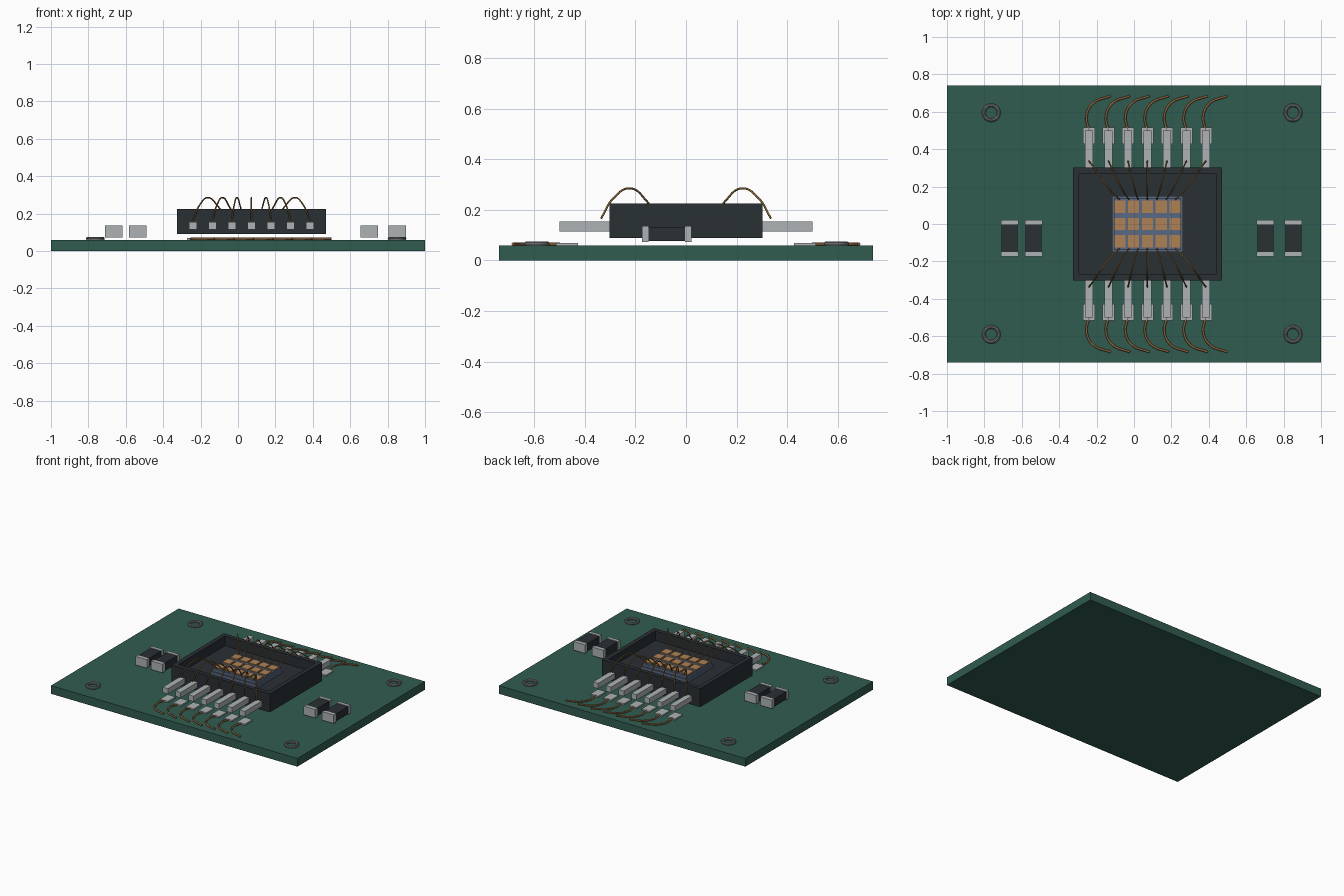
import bpy, bmesh
from mathutils import Vector

if "Cube" in bpy.data.objects:
    bpy.data.objects.remove(bpy.data.objects["Cube"])


def mat(name, r, g, b):
    m = bpy.data.materials.new(name)
    m.diffuse_color = (r, g, b, 1)
    m.use_nodes = True
    m.node_tree.nodes["Principled BSDF"].inputs["Base Color"].default_value = m.diffuse_color
    return m


GREEN = mat("board_green", 0.03, 0.107, 0.08)
BLACK = mat("package_black", 0.023, 0.029, 0.034)
SILVER = mat("silver", 0.42, 0.45, 0.46)
STEEL = mat("ring_grey", 0.2, 0.22, 0.22)
BLUE = mat("die_blue", 0.1, 0.14, 0.22)
COPPER = mat("copper", 0.42, 0.22, 0.09)
TRACE = mat("trace_copper", 0.28, 0.13, 0.05)
WIRE = mat("wire_gold", 0.25, 0.14, 0.04)


def box(name, x, y, z, material):
    """Box from (min, max) ranges on each axis."""
    bpy.ops.mesh.primitive_cube_add(size=1)
    o = bpy.context.object
    o.name = name
    for v in o.data.vertices:
        v.co = Vector([lo + (hi - lo) * (c + 0.5)
                       for c, (lo, hi) in zip(v.co, (x, y, z))])
    o.data.materials.append(material)
    return o


def tube(name, points, radius, material):
    """Round tube along a smooth Bezier path."""
    cu = bpy.data.curves.new(name, 'CURVE')
    cu.dimensions = '3D'
    cu.bevel_depth = radius
    cu.bevel_resolution = 2
    cu.resolution_u = 8
    cu.use_fill_caps = True
    sp = cu.splines.new('BEZIER')
    sp.bezier_points.add(len(points) - 1)
    for bp, p in zip(sp.bezier_points, points):
        bp.co = p
        bp.handle_left_type = bp.handle_right_type = 'AUTO'
    cu.materials.append(material)
    o = bpy.data.objects.new(name, cu)
    bpy.context.collection.objects.link(o)
    return o


CX = 0.072  # package centre

# Circuit board
box("circuit_board", (-1, 1), (-0.74, 0.74), (0, 0.06), GREEN)

# Package body with open cavity
body = box("package_body", (CX - 0.399, CX + 0.399), (-0.303, 0.303), (0.09, 0.225), BLACK)
bm = bmesh.new()
bm.from_mesh(body.data)
bm.normal_update()
top = max(bm.faces, key=lambda f: f.calc_center_median().z)
bmesh.ops.inset_region(bm, faces=[top], thickness=0.045)
ret = bmesh.ops.extrude_face_region(bm, geom=[top])
bmesh.ops.translate(bm, vec=(0, 0, -0.07),
                    verts=[g for g in ret["geom"] if isinstance(g, bmesh.types.BMVert)])
if top.is_valid:
    bmesh.ops.delete(bm, geom=[top], context='FACES_ONLY')
bmesh.ops.recalc_face_normals(bm, faces=bm.faces)
bm.to_mesh(body.data)
bm.free()

# Chip die with its mounting plate and cell grid
box("die_plate", (CX - 0.19, CX + 0.19), (-0.15, 0.15), (0.153, 0.175), BLUE)
box("chip_die", (CX - 0.18, CX + 0.18), (-0.14, 0.14), (0.175, 0.195), BLUE)
for i in range(5):
    for j in range(3):
        x, y = CX + (i - 2) * 0.074, (j - 1) * 0.092
        box("die_cell", (x - 0.03, x + 0.03), (y - 0.033, y + 0.033), (0.195, 0.203), COPPER)

# Leads, solder pads, board traces and bond wires on both sides
for s in (-1, 1):
    for i in range(7):
        k = i - 3
        x = CX + k * 0.104

        def span(a, b):
            return tuple(sorted((s * a, s * b)))

        box("lead", (x - 0.021, x + 0.021), span(0.28, 0.5), (0.115, 0.155), SILVER)
        box("solder_pad", (x - 0.032, x + 0.032), span(0.427, 0.515), (0.06, 0.07), SILVER)
        tube("board_trace", [(x + dx, s * y, 0.065) for dx, y in
                             ((0, 0.5), (-0.014, 0.575), (0.02, 0.645), (0.115, 0.685))],
             0.006, TRACE)
        xd = CX + k * 0.05  # landing point on the die
        tube("bond_wire", [(x + (xd - x) * t, s * y, z) for t, y, z in
                           ((0, 0.336, 0.167), (0.22, 0.287, 0.247), (0.5, 0.222, 0.286),
                            (0.83, 0.157, 0.237), (1, 0.132, 0.2))],
             0.004, WIRE)

# Chip components with metal end caps
for x in (-0.665, -0.537, 0.702, 0.852):
    box("component_body", (x - 0.043, x + 0.043), (-0.155, 0.002), (0.077, 0.132), BLACK)
    for y in (-0.174, -0.004):
        box("component_end", (x - 0.047, x + 0.047), (y, y + 0.025), (0.073, 0.136), SILVER)

# Mounting hole rings
for x in (-0.763, 0.85):
    for y in (-0.59, 0.595):
        bpy.ops.mesh.primitive_torus_add(major_radius=0.04, minor_radius=0.01,
                                         major_segments=32, minor_segments=10,
                                         location=(x, y, 0.066))
        o = bpy.context.object
        o.name = "hole_ring"
        o.data.materials.append(STEEL)
        bpy.ops.object.shade_smooth_by_angle()
